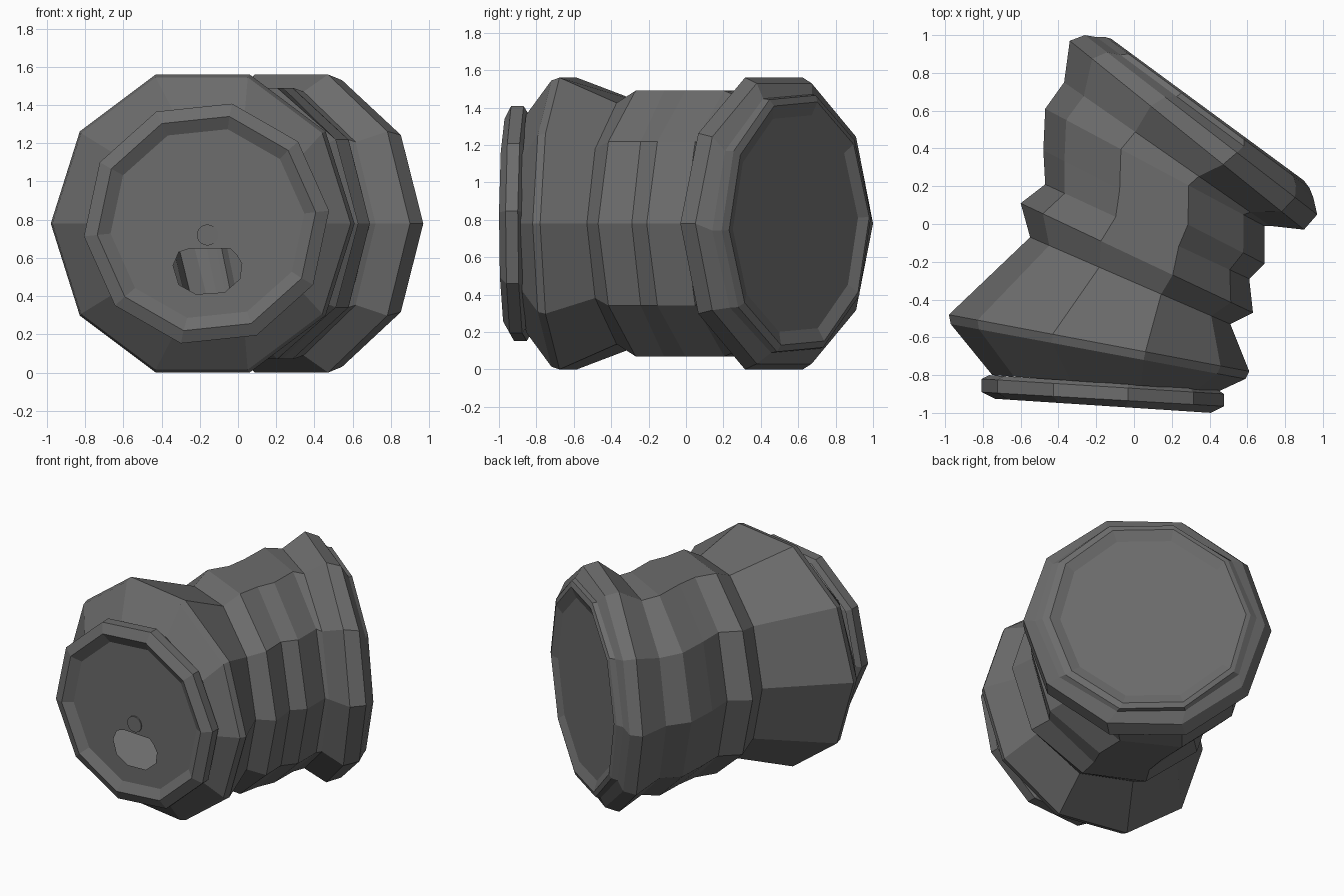
import bpy, bmesh
from math import sin, cos, pi, radians
from mathutils import Vector

if "Cube" in bpy.data.objects:
    bpy.data.objects.remove(bpy.data.objects["Cube"])

SIDES = 10
ZC = 0.78

dark = bpy.data.materials.new("dark_grey")
dark.diffuse_color = (0.15, 0.15, 0.15, 1)
dark.use_nodes = True
dark.node_tree.nodes["Principled BSDF"].inputs["Base Color"].default_value = dark.diffuse_color


def ring(bm, left, right, hz, twist=0):
    """Upright decagon between two plan points, with half height hz."""
    l, r = Vector(left), Vector(right)
    c, a = (l + r) / 2, (r - l) / 2
    verts = []
    for i in range(SIDES):
        t = 2 * pi * i / SIDES + radians(twist)
        p = c + a * cos(t)
        verts.append(bm.verts.new((p.x, p.y, ZC + hz / sin(radians(72)) * sin(t))))
    return verts


def loft(bm, sections):
    rings = [ring(bm, *s) for s in sections]
    for a, b in zip(rings, rings[1:]):
        for i in range(SIDES):
            j = (i + 1) % SIDES
            bm.faces.new((a[i], a[j], b[j], b[i]))
    return rings[-1]


def finish(bm, name):
    bmesh.ops.recalc_face_normals(bm, faces=bm.faces)
    me = bpy.data.meshes.new(name)
    bm.to_mesh(me)
    bm.free()
    me.materials.append(dark)
    ob = bpy.data.objects.new(name, me)
    bpy.context.collection.objects.link(ob)
    return ob


# Bent pipe body with rear flange and recessed rear panel
bm = bmesh.new()
end = loft(bm, [
    ((-0.75, -0.80), (0.45, -0.885), 0.58),
    ((-0.97, -0.53), (0.59, -0.82), 0.765),
    ((-0.98, -0.48), (0.61, -0.78), 0.78),
    ((-0.55, -0.07), (0.51, -0.53), 0.645),
    ((-0.60, 0.11), (0.63, -0.47), 0.71),
    ((-0.47, 0.21), (0.61, -0.29), 0.71),
    ((-0.48, 0.39), (0.69, -0.21), 0.71),
    ((-0.47, 0.61), (0.69, -0.01), 0.71),
    ((-0.37, 0.75), (0.72, -0.01), 0.69),
    ((-0.34, 0.97), (0.90, -0.03), 0.78),
    ((-0.26, 1.00), (0.97, 0.05), 0.75),
    ((-0.20, 0.99), (0.95, 0.14), 0.68, -3),
    ((-0.15, 0.99), (0.93, 0.19), 0.675, -3),
    ((-0.12, 0.98), (0.90, 0.23), 0.64, -3),
    ((-0.09, 0.92), (0.83, 0.25), 0.57, -3),
])
bm.faces.new(end)
finish(bm, "pipe_body")


# Front cup with a rim, and a recessed panel pierced by a rounded opening
def panel_y(x):
    return -0.89 - 0.07 * (x + 0.67) / 1.02


bm = bmesh.new()
end = loft(bm, [
    ((-0.77, -0.80), (0.45, -0.88), 0.58, 6),
    ((-0.81, -0.82), (0.48, -0.90), 0.61, 6),
    ((-0.81, -0.89), (0.48, -0.965), 0.61, 6),
    ((-0.74, -0.925), (0.41, -1.0), 0.545, 6),
    ((-0.67, -0.89), (0.35, -0.96), 0.48, 6),
])
hole = [(-0.34, 0.56), (-0.31, 0.63), (-0.25, 0.65), (-0.04, 0.65), (-0.01, 0.62),
        (0.02, 0.57), (0.01, 0.49), (-0.07, 0.42), (-0.22, 0.41), (-0.31, 0.46)]
hv = [bm.verts.new((x, panel_y(x), z)) for x, z in hole]
edges = [bm.edges.new((hv[i], hv[(i + 1) % len(hv)])) for i in range(len(hv))]
edges += [bm.edges.get((end[i], end[(i + 1) % SIDES])) for i in range(SIDES)]
bmesh.ops.triangle_fill(bm, use_beauty=True, use_dissolve=False, edges=edges)
finish(bm, "front_cup")

# Small round stud above the opening
bpy.ops.mesh.primitive_cylinder_add(vertices=20, radius=0.055, depth=0.02,
                                    location=(-0.16, panel_y(-0.16), 0.72),
                                    rotation=(pi / 2, 0, 0))
stud = bpy.context.object
stud.name = "front_stud"
stud.data.materials.append(dark)
